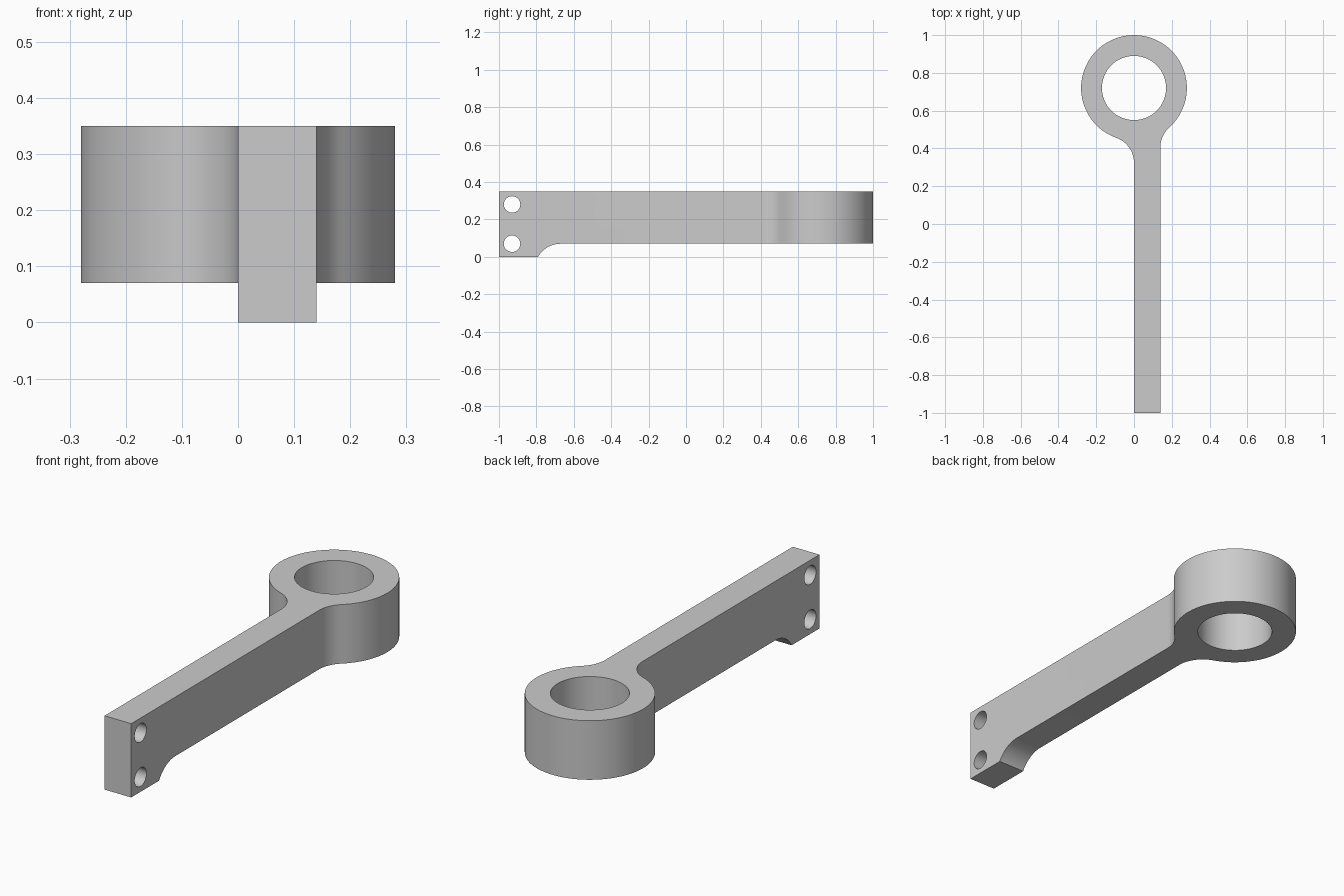
import bpy, bmesh
from math import sin, cos, radians, atan2, degrees, sqrt
from mathutils import Vector

cube = bpy.data.objects.get("Cube")
if cube:
    bpy.data.objects.remove(cube, do_unlink=True)

TOP, UNDER = 0.35, 0.07            # heights of the arm
ARM_W, FILLET = 0.14, 0.14
RING_Y, RING_R, BORE_R = 0.72, 0.28, 0.17

metal = bpy.data.materials.new("plain grey")
metal.use_nodes = True
grey = (0.6, 0.6, 0.6, 1)
metal.diffuse_color = grey
metal.node_tree.nodes["Principled BSDF"].inputs["Base Color"].default_value = grey


def arc(cx, cy, r, start, end, steps):
    angles = [radians(start + (end - start) * i / steps) for i in range(steps + 1)]
    return [(cx + r * cos(a), cy + r * sin(a)) for a in angles]


def prism(name, outline, place, depth):
    """Extrude a flat outline; place maps outline coordinates to 3D."""
    bm = bmesh.new()
    face = bm.faces.new([bm.verts.new(place(u, v)) for u, v in outline])
    out = bmesh.ops.extrude_face_region(bm, geom=[face])
    moved = [g for g in out["geom"] if isinstance(g, bmesh.types.BMVert)]
    bmesh.ops.translate(bm, verts=moved, vec=Vector(depth))
    bmesh.ops.recalc_face_normals(bm, faces=bm.faces)
    mesh = bpy.data.meshes.new(name)
    bm.to_mesh(mesh)
    bm.free()
    mesh.materials.append(metal)
    obj = bpy.data.objects.new(name, mesh)
    bpy.context.collection.objects.link(obj)
    return obj


def cut(target, cutter):
    cutter.hide_render = True
    mod = target.modifiers.new("cut", "BOOLEAN")
    mod.operation, mod.solver, mod.object = "DIFFERENCE", "EXACT", cutter
    bpy.context.view_layer.objects.active = target
    bpy.ops.object.modifier_apply(modifier=mod.name)
    bpy.data.objects.remove(cutter, do_unlink=True)


# Plan outline: arm, fillets tangent to the ring, and ring
reach = RING_R + FILLET
right_x, left_x = ARM_W + FILLET, -FILLET
right_y = RING_Y - sqrt(reach ** 2 - right_x ** 2)
left_y = RING_Y - sqrt(reach ** 2 - left_x ** 2)
right_a = degrees(atan2(right_y - RING_Y, right_x))
left_a = degrees(atan2(left_y - RING_Y, left_x))
outline = [(0, -1), (ARM_W, -1)]
outline += arc(right_x, right_y, FILLET, 180, right_a + 180, 12)
outline += arc(0, RING_Y, RING_R, right_a, left_a + 360, 72)[1:-1]
outline += arc(left_x, left_y, FILLET, left_a + 180, 0, 12)
arm = prism("ring_arm", outline, lambda x, y: (x, y, 0), (0, 0, TOP))

# Raised underside with a curved step behind the mounting foot
step_y = -0.67
relief = arc(step_y, UNDER - FILLET, FILLET, 180, 90, 24) + [(1.2, UNDER), (1.2, UNDER - FILLET)]
cut(arm, prism("underside_cutter", relief, lambda y, z: (-1, y, z), (2, 0, 0)))

# Bore through the ring
bore = arc(0, RING_Y, BORE_R, 0, 360, 64)[:-1]
cut(arm, prism("bore_cutter", bore, lambda x, y: (x, y, -0.5), (0, 0, 1.5)))

# Two bolt holes through the foot
for z in (0.07, 0.28):
    hole = arc(-0.93, z, 0.044, 0, 360, 40)[:-1]
    cut(arm, prism("bolt_cutter", hole, lambda y, h: (-0.5, y, h), (1, 0, 0)))

bpy.ops.object.select_all(action="DESELECT")
arm.select_set(True)
bpy.context.view_layer.objects.active = arm
bpy.ops.object.shade_smooth_by_angle(angle=radians(30))
